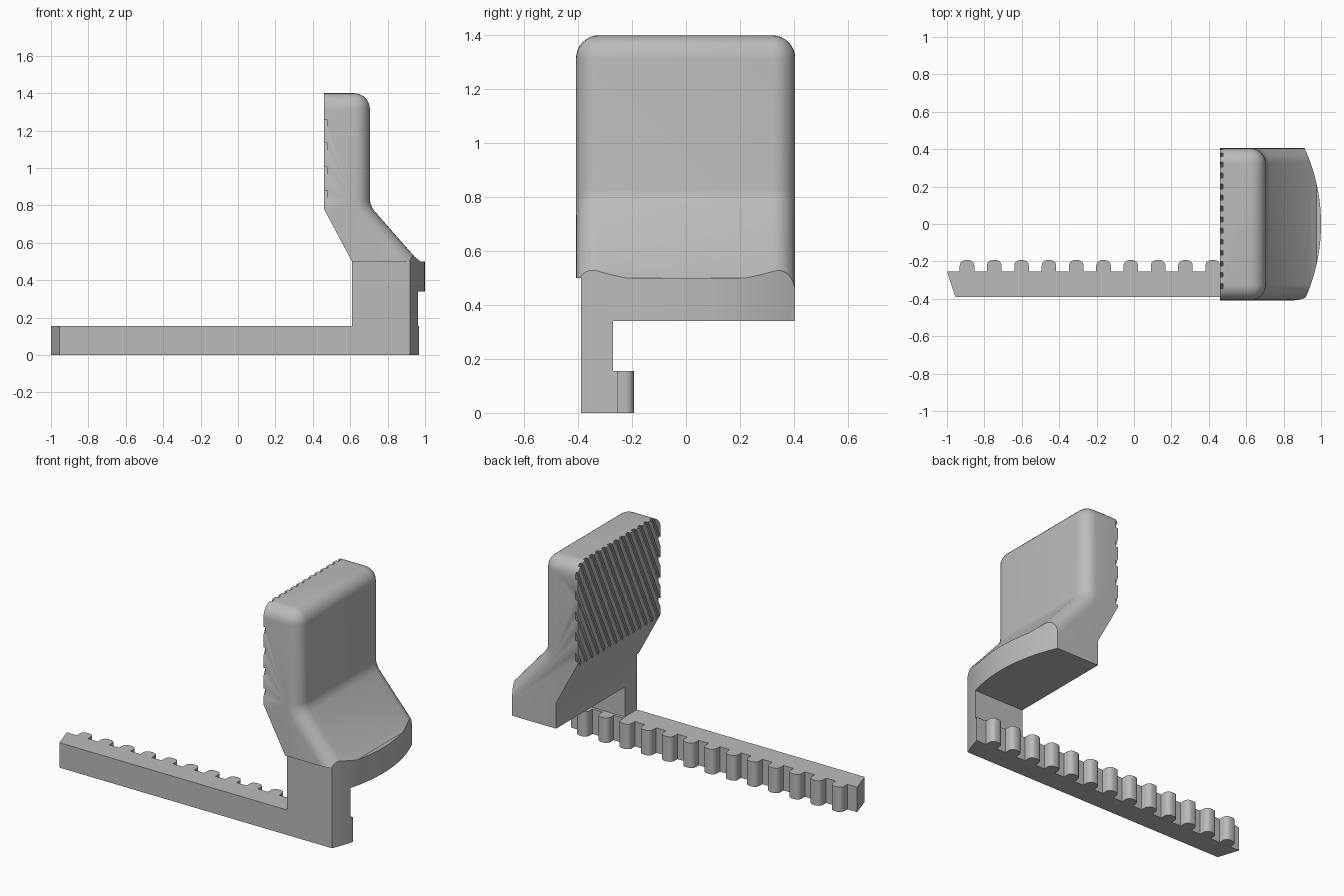
import bpy, bmesh, math
from mathutils import Vector, Matrix

if "Cube" in bpy.data.objects:
    bpy.data.objects.remove(bpy.data.objects["Cube"])

GREY = (0.5, 0.5, 0.5, 1)
mat = bpy.data.materials.new("plain grey")
mat.use_nodes = True
mat.diffuse_color = GREY
mat.node_tree.nodes["Principled BSDF"].inputs["Base Color"].default_value = GREY

RADIUS = 0.98                     # curved outer end, in plan
FRONT, BACK = -0.408, 0.405       # jaw sides
LEG_FRONT, LEG_BACK = -0.39, -0.27
BAR_BACK, BAR_TOP = -0.253, 0.155
SHELF, JAW_TOP, PAD_X = 0.5, 1.4, 0.46


def arc(y0, y1, steps):
    """Points on the curved outer end between two y values."""
    ys = [y0 + (y1 - y0) * i / steps for i in range(steps + 1)]
    return [(1 - RADIUS + math.sqrt(RADIUS ** 2 - y * y), y) for y in ys]


def prism(bm, points, vector):
    """Extrude a closed outline along a vector."""
    vector = Vector(vector)
    a = [bm.verts.new(p) for p in points]
    b = [bm.verts.new(Vector(p) + vector) for p in points]
    bm.faces.new(a)
    bm.faces.new(b)
    for i in range(len(a)):
        j = (i + 1) % len(a)
        bm.faces.new((a[i], a[j], b[j], b[i]))
    bmesh.ops.recalc_face_normals(bm, faces=bm.faces)


def finish(name, bm):
    mesh = bpy.data.meshes.new(name)
    bm.to_mesh(mesh)
    bm.free()
    mesh.materials.append(mat)
    ob = bpy.data.objects.new(name, mesh)
    bpy.context.collection.objects.link(ob)
    return ob


def plan_block(name, outline, z0, z1):
    bm = bmesh.new()
    prism(bm, [(x, y, z0) for x, y in outline], (0, 0, z1 - z0))
    return finish(name, bm)


def cut(ob, cutter, operation):
    """Apply a boolean and discard the cutter."""
    mod = ob.modifiers.new("cut", "BOOLEAN")
    mod.object, mod.operation, mod.solver = cutter, operation, "EXACT"
    graph = bpy.context.evaluated_depsgraph_get()
    mesh = bpy.data.meshes.new_from_object(ob.evaluated_get(graph))
    ob.modifiers.clear()
    ob.data = mesh
    bpy.data.objects.remove(cutter)


def smooth(ob):
    bpy.ops.object.select_all(action="DESELECT")
    ob.select_set(True)
    bpy.context.view_layer.objects.active = ob
    bpy.ops.object.shade_smooth_by_angle(angle=math.radians(30))


# Jaw: side profile, with its top and outer edges rounded
profile = [(PAD_X, JAW_TOP), (0.705, JAW_TOP), (0.705, 0.83), (0.709, 0.805),
           (0.725, 0.775), (0.945, 0.525), (0.975, SHELF), (1.3, 0.495),
           (1.3, 0.34), (0.61, 0.34), (0.61, SHELF), (PAD_X, 0.78)]
bm = bmesh.new()
prism(bm, [(x, FRONT, z) for x, z in profile], (0, BACK - FRONT, 0))
bm.verts.ensure_lookup_table()
n = len(profile)
rounded = [bm.edges.get((bm.verts[k + i], bm.verts[k + i + 1]))
           for k in (0, n) for i in range(7)]
rounded.append(bm.edges.get((bm.verts[1], bm.verts[n + 1])))
bmesh.ops.bevel(bm, geom=rounded, offset=0.085, segments=8, profile=0.5,
                affect="EDGES", clamp_overlap=False)
jaw = finish("jaw", bm)

# Curved end and the narrow step at the front of the jaw
curve = [(0.3, -0.45)] + arc(-0.45, 0.45, 40) + [(0.3, 0.45)]
cut(jaw, plan_block("curve_cutter", curve, 0.2, 1.6), "INTERSECT")
step = [(0.3, -0.5), (1.2, -0.5), (1.2, LEG_FRONT), (0.3, LEG_FRONT)]
cut(jaw, plan_block("step_cutter", step, 0.2, SHELF), "DIFFERENCE")

# Slanted grip grooves on the pad face
bm = bmesh.new()
tilt = Matrix.Rotation(-math.atan2(0.059, 0.127), 4, "X")
for i in range(-13, 14):
    place = Matrix.Translation((PAD_X, i * 0.059, 1.095))
    size = Matrix.Diagonal((0.032, 0.023, 1.4, 1))
    bmesh.ops.create_cube(bm, size=1, matrix=place @ tilt @ size)
cut(jaw, finish("groove_cutter", bm), "DIFFERENCE")
smooth(jaw)

# Leg joining the jaw to the rack bar
leg = [(0.61, LEG_FRONT)] + arc(LEG_FRONT, LEG_BACK, 6) + [(0.61, LEG_BACK)]
smooth(plan_block("leg", leg, 0, SHELF))

# Rack bar with a slanted free end
bar = [(-0.955, LEG_FRONT)] + arc(LEG_FRONT, BAR_BACK, 6) + [(-1, BAR_BACK)]
smooth(plan_block("rack_bar", bar, 0, BAR_TOP))

# Round-cornered rack teeth
bm = bmesh.new()
for i in range(13):
    x = -0.893 + i * 0.146
    prism(bm, [(x - 0.039, -0.27, 0), (x + 0.039, -0.27, 0),
               (x + 0.039, -0.193, 0), (x - 0.039, -0.193, 0)], (0, 0, BAR_TOP))
corners = [e for e in bm.edges if all(v.co.y > -0.2 for v in e.verts)
           and abs(e.verts[0].co.z - e.verts[1].co.z) > 0.1]
bmesh.ops.bevel(bm, geom=corners, offset=0.03, segments=5, profile=0.5,
                affect="EDGES")
smooth(finish("rack_teeth", bm))
